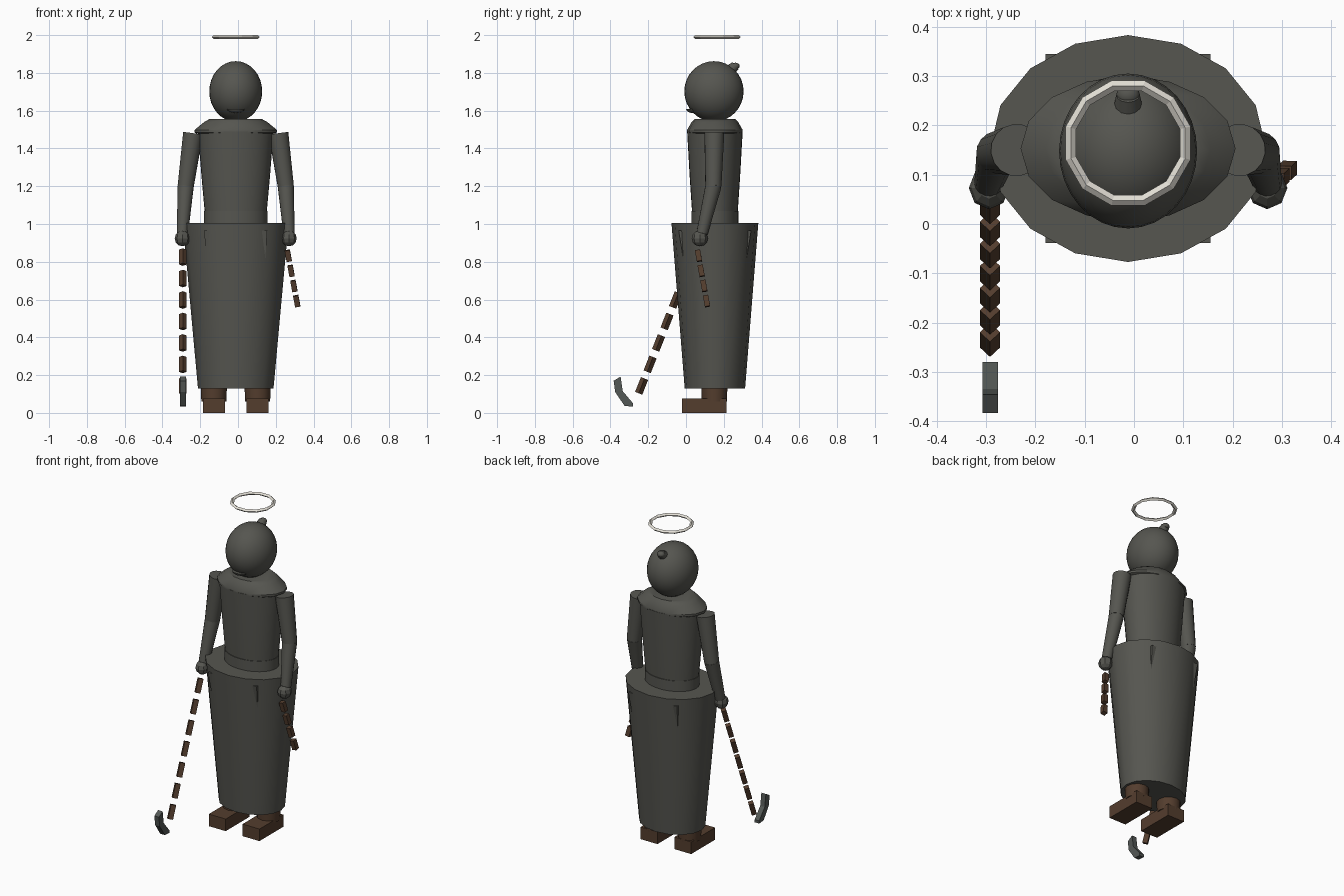
import bpy, bmesh, math
from mathutils import Vector, Matrix

if "Cube" in bpy.data.objects:
    bpy.data.objects.remove(bpy.data.objects["Cube"])

CX, CY = -0.012, 0.153  # body axis


def material(name, rgb):
    m = bpy.data.materials.new(name)
    m.use_nodes = True
    m.diffuse_color = (*rgb, 1)
    bsdf = next(n for n in m.node_tree.nodes if n.type == 'BSDF_PRINCIPLED')
    bsdf.inputs["Base Color"].default_value = (*rgb, 1)
    return m


CLOTH = material("dark grey cloth", (0.092, 0.092, 0.08))
BROWN = material("brown leather", (0.088, 0.047, 0.027))
STEEL = material("blade steel", (0.088, 0.098, 0.092))
PALE = material("pale halo", (0.78, 0.75, 0.68))


def finish(name, bm, mat, smooth=True):
    bmesh.ops.recalc_face_normals(bm, faces=bm.faces)
    mesh = bpy.data.meshes.new(name)
    bm.to_mesh(mesh)
    bm.free()
    mesh.materials.append(mat)
    ob = bpy.data.objects.new(name, mesh)
    bpy.context.collection.objects.link(ob)
    if smooth:
        bpy.ops.object.select_all(action='DESELECT')
        ob.select_set(True)
        bpy.context.view_layer.objects.active = ob
        bpy.ops.object.shade_smooth_by_angle(angle=math.radians(35))
    return ob


def loft(name, rings, mat, sides=16, x=CX, y=CY, smooth=True, turn=0.0):
    """Stack of capped elliptical rings, each (z, x radius, y radius)."""
    bm = bmesh.new()
    loops = []
    for z, rx, ry in rings:
        angles = [turn + math.tau * i / sides for i in range(sides)]
        loops.append([bm.verts.new((x + rx * math.cos(a), y + ry * math.sin(a), z)) for a in angles])
    for a, b in zip(loops, loops[1:]):
        for i in range(sides):
            j = (i + 1) % sides
            bm.faces.new((a[i], a[j], b[j], b[i]))
    bm.faces.new(loops[0])
    bm.faces.new(loops[-1])
    return finish(name, bm, mat, smooth)


def ball(name, centre, radii, mat, u=32, v=16, smooth=True, lower_half=False):
    bm = bmesh.new()
    bmesh.ops.create_uvsphere(bm, u_segments=u, v_segments=v, radius=1)
    if lower_half:
        geom = bm.verts[:] + bm.edges[:] + bm.faces[:]
        bmesh.ops.bisect_plane(bm, geom=geom, plane_co=(0, 0, 0), plane_no=(0, 0, 1), clear_outer=True)
        bmesh.ops.holes_fill(bm, edges=[e for e in bm.edges if e.is_boundary])
    bmesh.ops.transform(bm, matrix=Matrix.Translation(centre) @ Matrix.Diagonal((*radii, 1)), verts=bm.verts)
    return finish(name, bm, mat, smooth)


def limb(name, start, end, r1, r2, mat, sides=16):
    """Tapered cylinder between two points."""
    a, b = Vector(start), Vector(end)
    d = b - a
    m = Matrix.Translation((a + b) / 2) @ d.to_track_quat('Z', 'Y').to_matrix().to_4x4()
    bm = bmesh.new()
    bmesh.ops.create_cone(bm, cap_ends=True, segments=sides, radius1=r1, radius2=r2, depth=d.length, matrix=m)
    return finish(name, bm, mat)


def box(name, centre, size, mat, rot=None):
    m = Matrix.Translation(centre) @ (rot or Matrix()) @ Matrix.Diagonal((*size, 1))
    bm = bmesh.new()
    bmesh.ops.create_cube(bm, size=1, matrix=m)
    return finish(name, bm, mat, False)


def beads(name, first, last, count, length, width, mat):
    """Row of separate links, each turned edge-on along the strand."""
    a, b = Vector(first), Vector(last)
    rot = (b - a).to_track_quat('Z', 'Y').to_matrix().to_4x4() @ Matrix.Rotation(math.pi / 4, 4, 'Z')
    for i in range(count):
        box(f"{name}_{i + 1}", a.lerp(b, i / (count - 1)), (width, width, length), mat, rot)


# Robe and body
loft("skirt", [(0.13, 0.2, 0.16), (1.005, 0.28, 0.23)], CLOTH)
loft("waistband", [(0.98, 0.167, 0.125), (1.07, 0.167, 0.125)], CLOTH, 32)
loft("torso", [(1.05, 0.163, 0.12), (1.26, 0.182, 0.134), (1.49, 0.2, 0.147)], CLOTH, 32)
loft("collar", [(1.478, 0.205, 0.139), (1.485, 0.218, 0.147), (1.498, 0.218, 0.147),
                (1.54, 0.167, 0.123), (1.555, 0.14, 0.108)], CLOTH)
R2 = math.sqrt(2)
loft("hip_block", [(0.72, 0.15 * R2, 0.152 * R2), (0.965, 0.167 * R2, 0.192 * R2)],
     CLOTH, 4, smooth=False, turn=math.pi / 4)

# Head
ball("head", (CX, 0.148, 1.702), (0.14, 0.157, 0.16), CLOTH)
ball("mouth", (CX, 0.032, 1.61), (0.047, 0.032, 0.022), CLOTH, 16, 8, lower_half=True)
limb("hair_bun", (CX, 0.205, 1.79), (CX, 0.262, 1.838), 0.036, 0.024, CLOTH, 12)
ball("hair_bun_tip", (CX, 0.262, 1.836), (0.024, 0.022, 0.018), CLOTH, 12, 8)

# Halo: ring with a diamond section
bm = bmesh.new()
N = 12
rows = []
for i in range(N):
    a = math.tau * (i + 0.5) / N
    section = [(0.131, 0), (0.12, 0.01), (0.109, 0), (0.12, -0.01)]
    rows.append([bm.verts.new((CX + r * math.cos(a), 0.164 + r * math.sin(a), 1.99 + h)) for r, h in section])
for i in range(N):
    p, q = rows[i], rows[(i + 1) % N]
    for k in range(4):
        n = (k + 1) % 4
        bm.faces.new((p[k], q[k], q[n], p[n]))
finish("halo", bm, PALE, False)

# Arms, hands, legs and shoes on both sides
for side, s in (("left", 1), ("right", -1)):
    shoulder = (CX + s * 0.226, 0.15, 1.48)
    elbow = (CX + s * 0.265, 0.145, 1.2)
    wrist = (CX + s * 0.282, 0.085, 0.95)
    limb(side + "_upper_arm", shoulder, elbow, 0.053, 0.043, CLOTH)
    ball(side + "_elbow", elbow, (0.042, 0.042, 0.042), CLOTH, 16, 8)
    limb(side + "_forearm", elbow, wrist, 0.043, 0.03, CLOTH)
    ball(side + "_hand", (CX + s * 0.282, 0.073, 0.924), (0.041, 0.043, 0.042), CLOTH, 8, 6, False)
    foot_x = CX + s * 0.116
    loft(side + "_ankle", [(0.06, 0.066, 0.066), (0.15, 0.07, 0.07)], BROWN, 12, foot_x, 0.15)
    box(side + "_shoe", (foot_x, 0.097, 0.0375), (0.116, 0.235, 0.075), BROWN)

# Hanging strands of links
beads("left_link", (0.266, 0.066, 0.832), (0.311, 0.109, 0.592), 4, 0.06, 0.028, BROWN)
beads("right_link", (-0.292, 0.034, 0.825), (-0.292, -0.235, 0.143), 7, 0.084, 0.029, BROWN)

# Hooked blade: side outline given thickness
outline = [(-0.383, 0.17), (-0.346, 0.192), (-0.335, 0.115), (-0.28, 0.05),
           (-0.28, 0.033), (-0.325, 0.037), (-0.375, 0.11)]
bm = bmesh.new()
face = bm.faces.new([bm.verts.new((-0.307, y, z)) for y, z in outline])
ext = bmesh.ops.extrude_face_region(bm, geom=[face], use_keep_orig=True)
bmesh.ops.translate(bm, vec=(0.031, 0, 0), verts=[g for g in ext["geom"] if isinstance(g, bmesh.types.BMVert)])
finish("blade", bm, STEEL, False)
